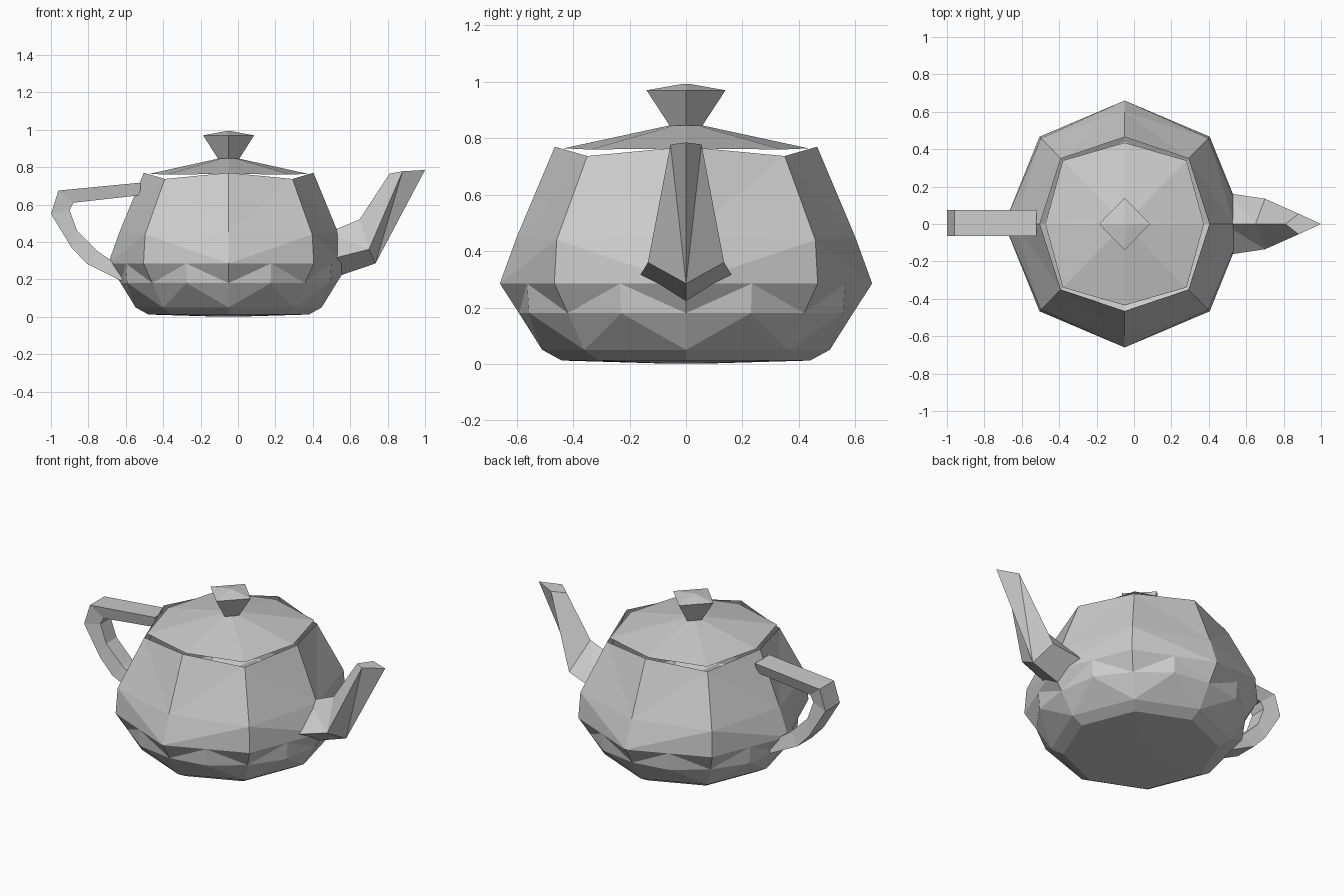
import bpy, bmesh
from math import sin, cos, pi

if "Cube" in bpy.data.objects:
    bpy.data.objects.remove(bpy.data.objects["Cube"])

CX = -0.05  # axis of the pot


def loft(name, rings, splits=None, cap_start=True, cap_end=True):
    """Skin rings of equal count. Split 0 = one way, 2 = alternating, None = quads."""
    bm = bmesh.new()
    vs = [[bm.verts.new(p) for p in r] for r in rings]
    n = len(rings[0])
    for k in range(len(rings) - 1):
        a, b = vs[k], vs[k + 1]
        mode = splits[k] if splits else None
        for i in range(n):
            j = (i + 1) % n
            if mode is None:
                bm.faces.new((a[i], a[j], b[j], b[i]))
            elif mode == 0 or (mode == 2 and i % 2):
                bm.faces.new((a[i], a[j], b[i]))
                bm.faces.new((a[j], b[j], b[i]))
            else:
                bm.faces.new((a[i], a[j], b[j]))
                bm.faces.new((a[i], b[j], b[i]))
    if cap_start:
        bm.faces.new(vs[0])
    if cap_end:
        bm.faces.new(vs[-1])
    bmesh.ops.recalc_face_normals(bm, faces=bm.faces)
    me = bpy.data.meshes.new(name)
    bm.to_mesh(me)
    bm.free()
    ob = bpy.data.objects.new(name, me)
    bpy.context.collection.objects.link(ob)
    return ob


def ring(even, odd=None, n=8):
    """Ring round the pot axis; corners alternate between two (radius, z) pairs."""
    pts = []
    for i in range(n):
        r, z = (odd or even) if i % 2 else even
        a = 2 * pi * i / n
        pts.append((CX + r * cos(a) * 0.975, r * sin(a), z))
    return pts


# Upper body: eight-sided wall with an open, zigzag rim
loft("body", [
    ring((0.66, 0.285)),
    ring((0.60, 0.45), (0.648, 0.44)),
    ring((0.465, 0.77), (0.495, 0.737)),
], splits=[2, 2], cap_start=False, cap_end=False)

# Base bowl: octagon with bulged facets between the corners
MID = cos(pi / 8)
loft("base_bowl", [
    ring((0.10, 0.002), n=16),
    ring((0.44, 0.012), (0.44 * MID, 0.012), n=16),
    ring((0.51, 0.05), (0.51 * MID, 0.05), n=16),
    ring((0.592, 0.18), (0.602, 0.18), n=16),
    ring((0.66, 0.285), (0.66 * MID, 0.285), n=16),
], splits=[None, None, 2, 2], cap_end=False)

# Lid: shallow cone
loft("lid", [
    ring((0.435, 0.764), (0.48, 0.760)),
    ring((0.06, 0.845)),
], splits=[2], cap_start=False)

# Knob: four-sided flare with a low peak
loft("knob", [
    ring((0.055, 0.84), n=4),
    ring((0.14, 0.97), n=4),
    ring((0.01, 0.993), n=4),
])

# Handle: outer and inner path points (x, z) at each bend
handle_path = [
    ((-0.52, 0.717), (-0.52, 0.65)),
    ((-0.96, 0.675), (-0.88, 0.61)),
    ((-1.00, 0.55), (-0.90, 0.57)),
    ((-0.89, 0.37), (-0.86, 0.46)),
    ((-0.81, 0.285), (-0.75, 0.35)),
    ((-0.62, 0.19), (-0.62, 0.26)),
]
loft("handle", [
    [(o[0], -0.065, o[1]), (o[0], 0.075, o[1]), (i[0], 0.05, i[1]), (i[0], -0.05, i[1])]
    for o, i in handle_path])

# Spout: diamond sections given as top, bottom, side (x, z) and half width
spout_path = [
    ((0.48, 0.45), (0.50, 0.205), (0.50, 0.31), 0.165),
    ((0.65, 0.52), (0.735, 0.285), (0.70, 0.36), 0.135),
    ((0.81, 0.765), (1.00, 0.785), (0.88, 0.778), 0.055),
]
loft("spout", [
    [(t[0], 0, t[1]), (s[0], w, s[1]), (b[0], 0, b[1]), (s[0], -w, s[1])]
    for t, b, s, w in spout_path], splits=[0, 2])
